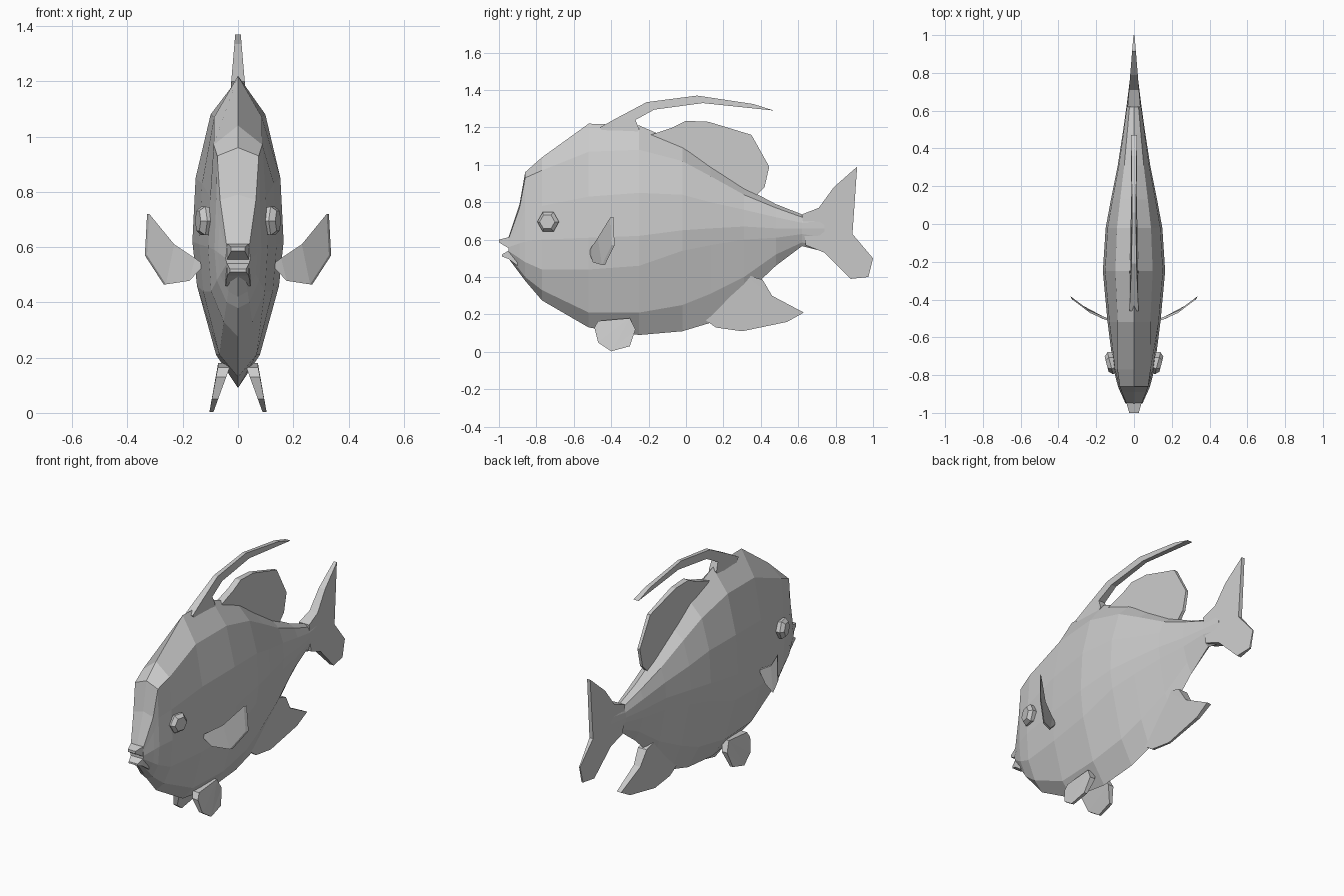
import bpy, bmesh, math
from mathutils import Matrix

if "Cube" in bpy.data.objects:
    bpy.data.objects.remove(bpy.data.objects["Cube"])

grey = bpy.data.materials.new("plain grey")
grey.diffuse_color = (0.6, 0.6, 0.6, 1)
grey.use_nodes = True
grey.node_tree.nodes["Principled BSDF"].inputs["Base Color"].default_value = grey.diffuse_color


def finish(bm, name):
    bmesh.ops.recalc_face_normals(bm, faces=bm.faces)
    mesh = bpy.data.meshes.new(name)
    bm.to_mesh(mesh)
    bm.free()
    mesh.materials.append(grey)
    obj = bpy.data.objects.new(name, mesh)
    bpy.context.collection.objects.link(obj)
    return obj


def ramp(v, v0, v1, a, b):
    t = min(1, max(0, (v - v0) / (v1 - v0)))
    return a + (b - a) * t


def slab(name, outline, half, centre=lambda y, z: 0):
    """Closed plate from a (y, z) outline with varying half thickness and x centre."""
    bm = bmesh.new()
    sides = [[bm.verts.new((centre(y, z) + s * half(y, z), y, z)) for y, z in outline]
             for s in (-1, 1)]
    n = len(outline)
    caps = [bm.faces.new(sides[0]), bm.faces.new(sides[1][::-1])]
    for i in range(n):
        j = (i + 1) % n
        bm.faces.new((sides[0][i], sides[0][j], sides[1][j], sides[1][i]))
    bmesh.ops.recalc_face_normals(bm, faces=bm.faces)
    bmesh.ops.triangulate(bm, faces=caps)
    return finish(bm, name)


def mirror(obj):
    m = obj.modifiers.new("mirror", 'MIRROR')
    m.use_axis = (True, False, False)


# Body: y, half width, then heights from back ridge down to belly keel
stations = [
    (-.95, .045, .61, .60, .58, .56, .54, .51, .50),
    (-.89, .072, .79, .77, .68, .58, .50, .44, .42),
    (-.86, .085, .96, .93, .76, .59, .48, .40, .38),
    (-.77, .108, 1.04, .97, .78, .60, .44, .33, .275),
    (-.52, .14, 1.22, 1.07, .83, .61, .44, .21, .13),
    (-.25, .165, 1.21, 1.08, .85, .62, .46, .21, .09),
    (-.02, .15, 1.11, 1.02, .84, .65, .54, .25, .11),
    (.13, .122, 1.0, .94, .80, .66, .57, .31, .155),
    (.31, .086, .88, .84, .76, .67, .60, .40, .30),
    (.48, .06, .79, .77, .72, .66, .61, .52, .46),
    (.62, .04, .735, .72, .69, .66, .63, .585, .565),
    (.74, .025, .76, .74, .70, .66, .61, .56, .535),
]
bm = bmesh.new()
rings = []
for y, w, *zs in stations:
    ratios = (0, ramp(y, -.88, -.5, .9, .6), .93, 1, .9, .48, 0)
    half = [(w * r, z) for r, z in zip(ratios, zs)]
    loop = half + [(-x, z) for x, z in half[-2:0:-1]]
    rings.append([bm.verts.new((x, y, z)) for x, z in loop])
for a, b in zip(rings, rings[1:]):
    for i in range(len(a)):
        j = (i + 1) % len(a)
        bm.faces.new((a[i], a[j], b[j], b[i]))
bm.faces.new(rings[0])
bm.faces.new(rings[-1])
finish(bm, "body")

# Lips
lip = lambda y, z: ramp(y, -1, -.93, .025, .045)
slab("upper_lip", [(-1, .60), (-.95, .612), (-.9, .60), (-.9, .56), (-.95, .555), (-1, .585)], lip)
slab("lower_lip", [(-.985, .52), (-.95, .54), (-.9, .54), (-.9, .46), (-.95, .497), (-.985, .51)], lip)

# Tail, dorsal and anal fins
slab("tail_fin", [(.62, .735), (.71, .77), (.79, .88), (.915, .99), (.89, .63), (1, .5),
                  (.975, .40), (.88, .39), (.80, .47), (.74, .53), (.64, .57)],
     lambda y, z: ramp(y, .62, 1, .034, .003))
slab("dorsal_fin", [(-.19, 1.16), (-.07, 1.20), (0, 1.235), (.12, 1.23), (.35, 1.16),
                    (.445, .99), (.42, .88), (.37, .83), (.31, .862), (.1, .95), (-.1, 1.08)],
     lambda y, z: ramp(y, -.2, .45, .022, .008))
slab("anal_fin", [(.05, .25), (.09, .18), (.16, .13), (.30, .11), (.54, .16), (.63, .21),
                  (.46, .30), (.41, .385), (.3, .42)],
     lambda y, z: ramp(z, .4, .11, .03, .006))

# Long trailing streamer on the back
slab("streamer", [(-.46, 1.20), (-.37, 1.25), (-.21, 1.335), (.06, 1.37), (.36, 1.325),
                  (.47, 1.29), (.09, 1.33), (-.17, 1.295), (-.27, 1.24), (-.25, 1.19),
                  (-.28, 1.14), (-.42, 1.14)],
     lambda y, z: ramp(z, 1.18, 1.37, .026, .01))

# Pelvic fins, splayed outwards
mirror(slab("pelvic_fin", [(-.49, .13), (-.47, .165), (-.30, .18), (-.27, .12), (-.30, .03),
                           (-.40, .003), (-.47, .05)],
            lambda y, z: ramp(z, .0, .17, .007, .022),
            lambda y, z: ramp(z, .0, .17, .097, .05)))

# Pectoral fins: (x, z) outline curving backwards as it leaves the body
bm = bmesh.new()
outline = [(.125, .535), (.16, .56), (.235, .61), (.325, .72), (.333, .57), (.265, .465), (.18, .478)]
layers = []
for d in (-.008, .008):
    layers.append([bm.verts.new((x + d * .5, ramp(x, .12, .22, -.512, -.475)
                                 + ramp(x, .22, .333, 0, .085) + d, z)) for x, z in outline])
for v in layers:
    for idx in ((0, 1, 6), (1, 2, 5, 6), (2, 3, 4, 5)):
        bm.faces.new([v[i] for i in idx])
for i in range(len(outline)):
    j = (i + 1) % len(outline)
    bm.faces.new((layers[0][i], layers[0][j], layers[1][j], layers[1][i]))
mirror(finish(bm, "pectoral_fin"))

# Eyes: six-sided studs with a bevelled rim, turned slightly forward
bm = bmesh.new()
eye = [[bm.verts.new((x, r * math.cos(k * math.pi / 3), r * math.sin(k * math.pi / 3)))
        for k in range(6)] for x, r in ((-.03, .05), (.008, .06), (.028, .042))]
for a, b in zip(eye, eye[1:]):
    for i in range(6):
        j = (i + 1) % 6
        bm.faces.new((a[i], a[j], b[j], b[i]))
bm.faces.new(eye[0])
bm.faces.new(eye[-1])
bm.transform(Matrix.Translation((.118, -.735, .695)) @ Matrix.Rotation(-.25, 4, 'Z'))
mirror(finish(bm, "eye"))
